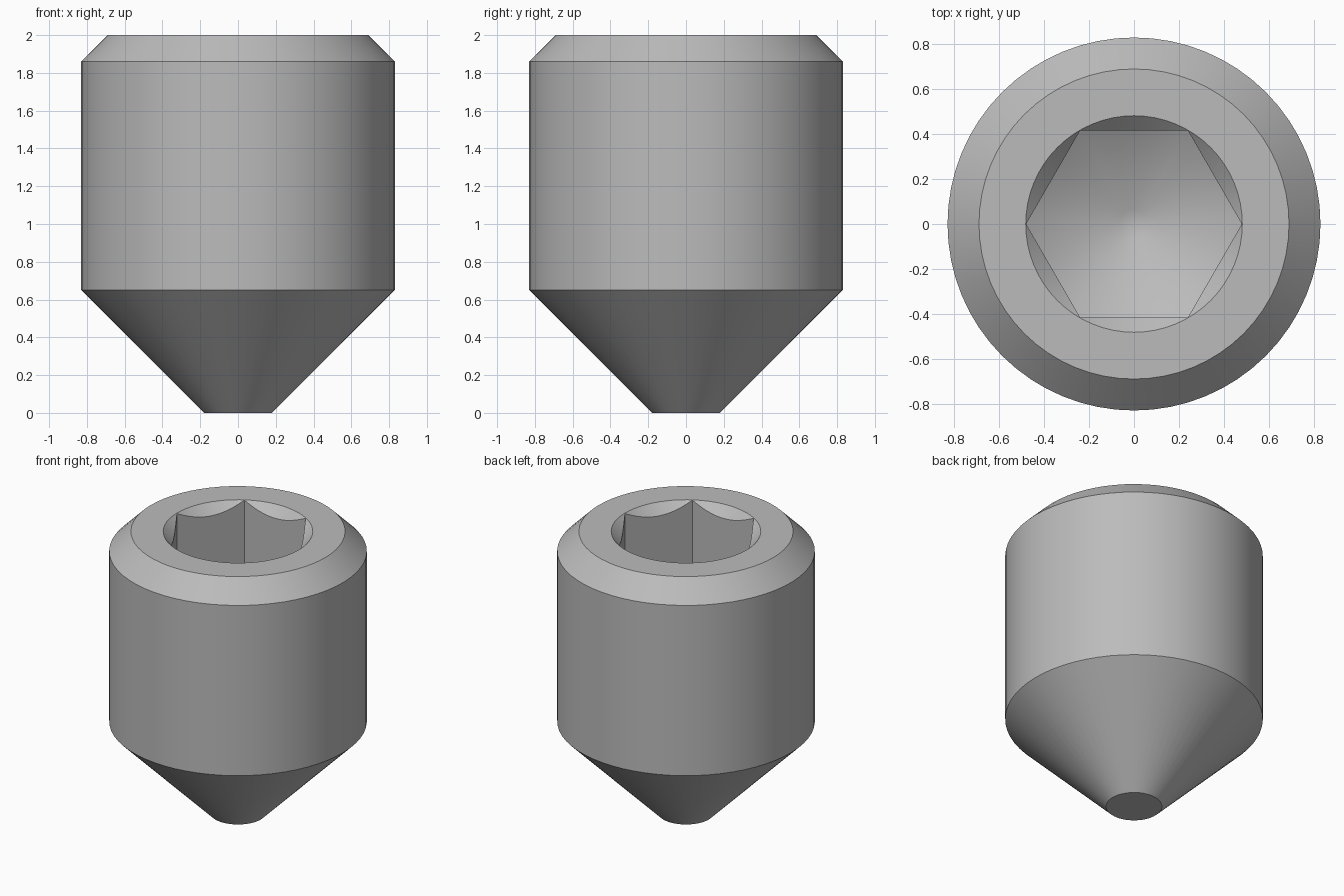
import bpy
import bmesh
import math

cube = bpy.data.objects.get("Cube")
if cube:
    bpy.data.objects.remove(cube, do_unlink=True)

steel = bpy.data.materials.new("grey steel")
steel.use_nodes = True
colour = (0.5, 0.5, 0.5, 1.0)
steel.diffuse_color = colour
steel.node_tree.nodes["Principled BSDF"].inputs["Base Color"].default_value = colour


def lathe(name, profile, sides=64):
    """Closed solid turned about z from (radius, height) points, bottom to top."""
    bm = bmesh.new()
    rings = []
    for r, z in profile:
        angles = [math.tau * i / sides for i in range(sides)]
        rings.append([bm.verts.new((r * math.cos(a), r * math.sin(a), z)) for a in angles])
    for low, high in zip(rings, rings[1:]):
        for i in range(sides):
            j = (i + 1) % sides
            bm.faces.new((low[i], low[j], high[j], high[i]))
    bm.faces.new(rings[0][::-1])
    bm.faces.new(rings[-1])
    mesh = bpy.data.meshes.new(name)
    bm.to_mesh(mesh)
    bm.free()
    mesh.materials.append(steel)
    obj = bpy.data.objects.new(name, mesh)
    bpy.context.collection.objects.link(obj)
    return obj


def combine(target, tool, operation):
    """Apply a boolean and discard the tool."""
    tool.hide_render = True
    mod = target.modifiers.new(operation.lower(), 'BOOLEAN')
    mod.operation, mod.solver, mod.object = operation, 'EXACT', tool
    bpy.context.view_layer.objects.active = target
    bpy.ops.object.modifier_apply(modifier=mod.name)
    bpy.data.objects.remove(tool, do_unlink=True)


# Screw body: truncated cone point, barrel and chamfered rim
body = lathe("set_screw_body", [(0.18, 0), (0.83, 0.65), (0.83, 1.86), (0.69, 2)])

# Hexagonal socket ending in a drilled cone
socket = lathe("hex_socket", [(0.48, 0.5), (0.48, 2.3)], sides=6)
drill_point = lathe("drill_point", [(0.065, 0.76), (0.6, 1.07), (0.6, 2.5)])
combine(socket, drill_point, 'INTERSECT')
combine(body, socket, 'DIFFERENCE')

# Countersink at the socket mouth
countersink = lathe("countersink", [(0.282, 1.8), (0.582, 2.1)])
combine(body, countersink, 'DIFFERENCE')

# Smooth turned surfaces with crisp edges
bpy.ops.object.select_all(action='DESELECT')
body.select_set(True)
bpy.context.view_layer.objects.active = body
bpy.ops.object.shade_smooth_by_angle(angle=math.radians(32))
